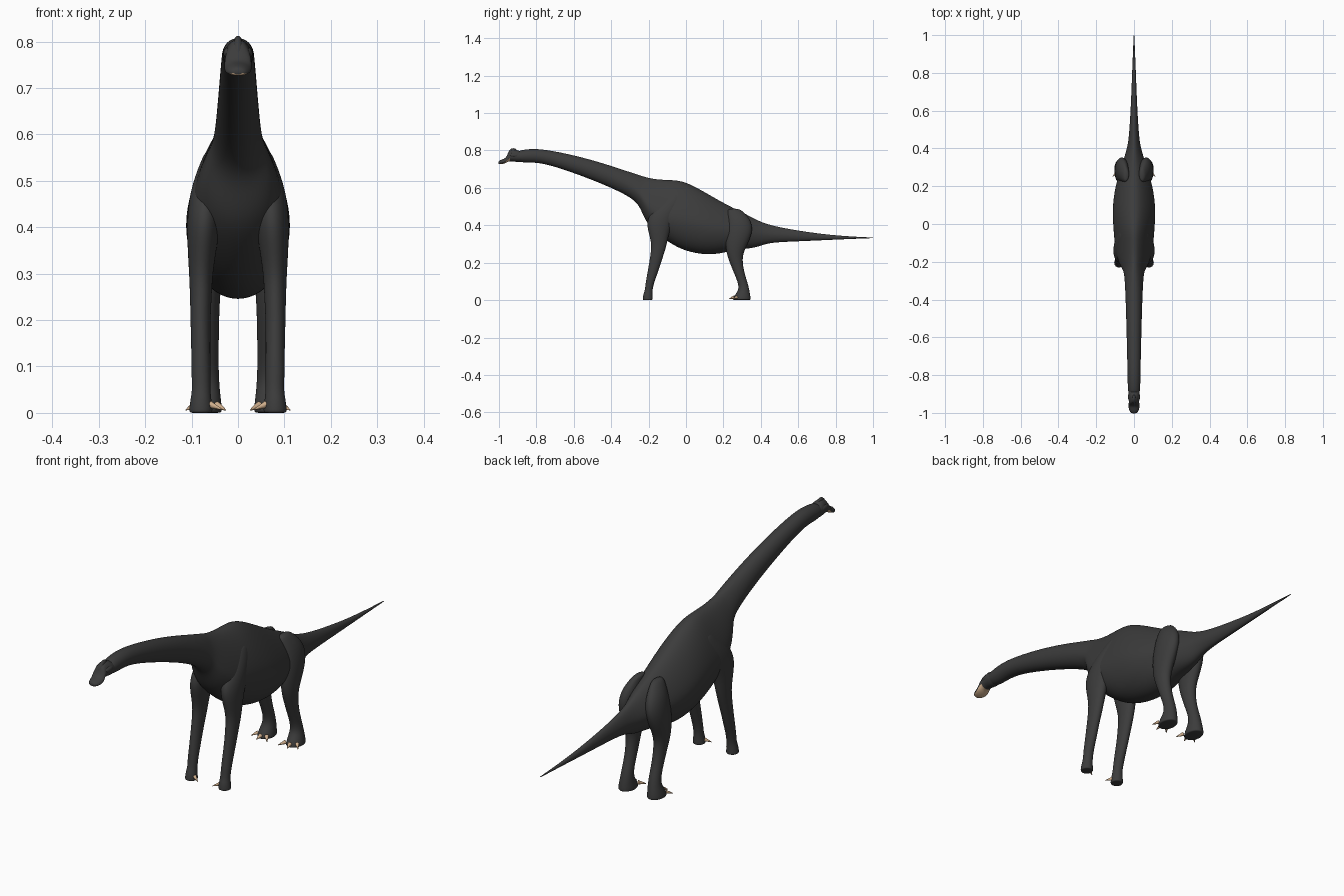
import bpy, bmesh, math
from mathutils import Vector


def make_material(name, rgb):
    m = bpy.data.materials.new(name)
    m.diffuse_color = (*rgb, 1)
    return m


HIDE = make_material("dark grey hide", (0.045, 0.045, 0.045))
HORN = make_material("tan horn", (0.62, 0.42, 0.26))


def loft(name, rings, mirror=False, levels=2, rule=None):
    """Skin a list of point rings, cap both ends and smooth the result."""
    bm = bmesh.new()
    loops = [[bm.verts.new(p) for p in ring] for ring in rings]
    n = len(loops[0])
    for a, b in zip(loops, loops[1:]):
        for i in range(n):
            j = (i + 1) % n
            bm.faces.new((a[i], a[j], b[j], b[i]))
    bm.faces.new(loops[0])
    bm.faces.new(loops[-1])
    bmesh.ops.recalc_face_normals(bm, faces=bm.faces)
    for f in bm.faces:
        f.smooth = True
        if rule and rule(f):
            f.material_index = 1
    me = bpy.data.meshes.new(name)
    bm.to_mesh(me)
    bm.free()
    me.materials.append(HIDE)
    me.materials.append(HORN)
    ob = bpy.data.objects.new(name, me)
    bpy.context.collection.objects.link(ob)
    if mirror:
        ob.modifiers.new("Mirror", 'MIRROR')
    sub = ob.modifiers.new("Smooth", 'SUBSURF')
    sub.levels = sub.render_levels = levels
    return ob


def slice_ring(y, top, bot, w, mid=0.5, pinch=0.0, n=20):
    """Egg-shaped upright cross-section; mid is the height of the widest point."""
    zc = bot + (top - bot) * mid
    pts = []
    for i in range(n):
        a = 2 * math.pi * i / n
        c = math.cos(a)
        x = w * math.sin(a) * (1 - pinch * max(0, c))
        pts.append((x, y, zc + c * ((top - zc) if c > 0 else (zc - bot))))
    return pts


def level_ring(z, yc, ry, xc, rx, n=14):
    """Level oval cross-section for the legs."""
    return [(xc + rx * math.cos(2 * math.pi * i / n),
             yc + ry * math.sin(2 * math.pi * i / n), z) for i in range(n)]


# neck, trunk and tail in one skin: y, top, bottom, half width, mid, pinch
loft("body", [slice_ring(*r) for r in [
    (-0.905, .790, .745, .026), (-0.89, .800, .738, .031), (-0.85, .808, .734, .034),
    (-0.77, .810, .736, .035), (-0.60, .776, .680, .039), (-0.45, .735, .622, .043),
    (-0.33, .695, .568, .048, .48, .1), (-0.26, .673, .522, .053, .45, .2),
    (-0.235, .665, .468, .064, .42, .3), (-0.21, .658, .410, .080, .40, .35),
    (-0.16, .648, .360, .097, .38, .35), (-0.09, .645, .305, .106, .42, .35),
    (-0.02, .642, .267, .112, .45, .3), (0.06, .603, .246, .116, .48, .3),
    (0.13, .562, .241, .112, .48, .3), (0.20, .522, .250, .100, .48, .3),
    (0.27, .485, .270, .080, .48, .3), (0.33, .456, .274, .060, .5, .3),
    (0.38, .428, .282, .044, .5, .3), (0.43, .408, .302, .031, .5, .2),
    (0.50, .390, .310, .025, .5, .2), (0.60, .372, .314, .018),
    (0.75, .350, .321, .012), (0.90, .339, .328, .006),
    (0.995, .335, .331, .002), (1.0, .334, .332, .001)]])

# head: flat low snout rising to a nasal crest, pale mouth underneath
loft("head", [slice_ring(*r) for r in [
    (-1.003, .740, .729, .010, .4), (-0.997, .747, .726, .020, .35),
    (-0.980, .754, .727, .028, .3), (-0.963, .760, .734, .030, .3),
    (-0.952, .785, .740, .029, .4), (-0.942, .802, .742, .027, .4, .1),
    (-0.925, .807, .742, .028, .4, .1), (-0.905, .804, .738, .031),
    (-0.885, .795, .738, .031), (-0.86, .79, .745, .026)]],
    rule=lambda f: f.normal.z < -0.5 and f.calc_center_median().y < -0.945)

# brow and nostril swellings
loft("brow", [slice_ring(y, .775 + r, .775 - r, r) for y, r in
              [(-0.945, .004), (-0.935, .012), (-0.915, .015), (-0.895, .012), (-0.885, .004)]],
     levels=1).location.x = 0.018
brow = bpy.data.objects["brow"]
other = brow.copy()
other.name = "brow_opposite"
other.location.x = -0.018
bpy.context.collection.objects.link(other)
loft("nasal_crest", [slice_ring(y, z, .76, w) for y, z, w in
                     [(-0.957, .775, .006), (-0.945, .805, .011), (-0.925, .816, .012),
                      (-0.905, .808, .009), (-0.895, .79, .004)]], levels=1)

# legs: z, y centre, y radius, x centre, x radius
loft("front_legs", [level_ring(*r) for r in [
    (.57, -.055, .030, .055, .012), (.54, -.065, .050, .062, .020),
    (.48, -.110, .072, .070, .034), (.42, -.140, .075, .073, .038),
    (.36, -.145, .056, .077, .033), (.30, -.143, .042, .080, .026),
    (.25, -.153, .037, .080, .024), (.20, -.165, .032, .081, .022),
    (.13, -.183, .027, .080, .021), (.085, -.195, .022, .080, .021),
    (.05, -.200, .021, .079, .020), (.03, -.204, .025, .080, .023),
    (.006, -.205, .027, .080, .026), (0, -.205, .026, .080, .025),
    (0, -.205, .012, .080, .012)]], mirror=True)
loft("hind_legs", [level_ring(*r) for r in [
    (.49, .255, .030, .040, .014), (.47, .265, .045, .048, .022),
    (.43, .285, .063, .059, .034), (.37, .287, .073, .066, .038),
    (.31, .272, .064, .068, .036), (.25, .260, .045, .068, .030),
    (.20, .268, .035, .066, .026), (.14, .286, .028, .065, .024),
    (.09, .305, .026, .065, .024), (.055, .310, .029, .066, .027),
    (.03, .303, .041, .068, .032), (.006, .298, .049, .069, .036),
    (0, .298, .047, .069, .034), (0, .298, .022, .069, .016)]], mirror=True)


def claw(name, base, tip, r):
    """Small pointed cone, mirrored to the other foot."""
    bm = bmesh.new()
    b, t = Vector(base), Vector(tip)
    rot = (t - b).to_track_quat('Z', 'Y').to_matrix().to_4x4()
    rot.translation = (b + t) / 2
    bmesh.ops.create_cone(bm, cap_ends=True, segments=10, radius1=r, radius2=r * 0.1,
                          depth=(t - b).length, matrix=rot)
    for f in bm.faces:
        f.smooth = len(f.verts) == 4
    me = bpy.data.meshes.new(name)
    bm.to_mesh(me)
    bm.free()
    me.materials.append(HORN)
    ob = bpy.data.objects.new(name, me)
    bpy.context.collection.objects.link(ob)
    ob.modifiers.new("Mirror", 'MIRROR')


# one thumb claw on each front foot, three toe claws on each hind foot
claw("front_thumb_claw", (.060, -.212, .018), (.034, -.226, .007), .008)
claw("hind_inner_claw", (.046, .262, .016), (.026, .236, .006), .009)
claw("hind_middle_claw", (.070, .256, .016), (.074, .230, .006), .009)
claw("hind_outer_claw", (.094, .272, .016), (.113, .250, .006), .008)
